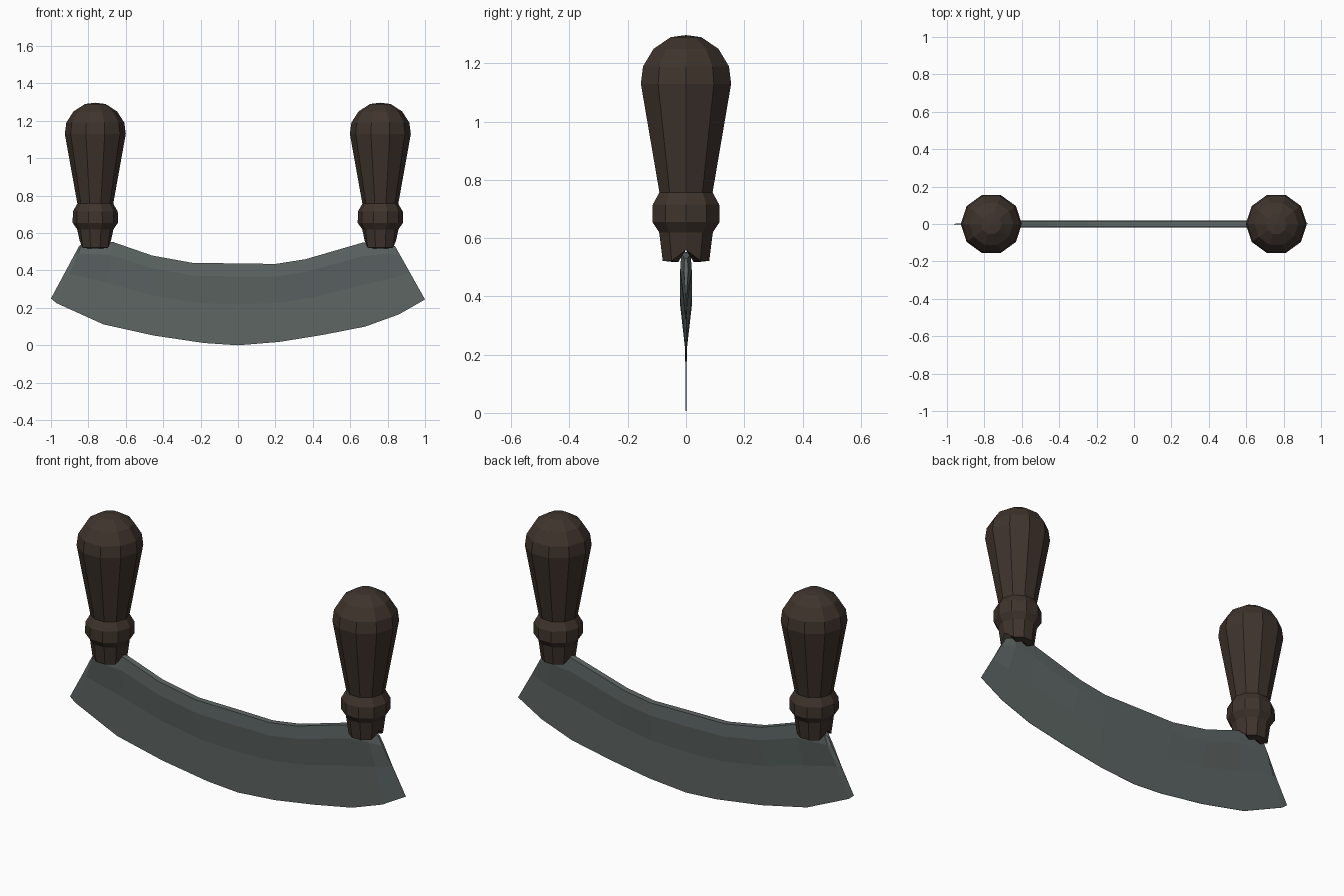
import bpy, bmesh, math

if "Cube" in bpy.data.objects:
    bpy.data.objects.remove(bpy.data.objects["Cube"])


def material(name, rgb):
    m = bpy.data.materials.new(name)
    m.diffuse_color = (*rgb, 1)
    m.use_nodes = True
    m.node_tree.nodes["Principled BSDF"].inputs["Base Color"].default_value = m.diffuse_color
    return m


def finish(name, bm, mat):
    bmesh.ops.recalc_face_normals(bm, faces=bm.faces)
    me = bpy.data.meshes.new(name)
    bm.to_mesh(me)
    bm.free()
    me.materials.append(mat)
    ob = bpy.data.objects.new(name, me)
    bpy.context.collection.objects.link(ob)
    return ob


steel = material("grey steel", (0.110, 0.133, 0.128))
wood = material("dark wood", (0.050, 0.034, 0.026))

# Curved blade: columns of (cutting edge x, z, spine x, z)
columns = [(-1, .25, -.85, .53), (-.97, .225, -.835, .54), (-.72, .112, -.67, .553),
           (-.45, .052, -.46, .48), (-.18, .012, -.24, .44), (0, 0, 0, .438),
           (.22, .018, .2, .435), (.45, .055, .36, .46), (.68, .10, .67, .55),
           (.86, .165, .78, .55), (1, .245, .84, .53)]
rows = [(0, .0008), (.5, .003), (.84, .02), (1, .016)]  # height share, half thickness
bm = bmesh.new()
loops = []
for i, (x0, z0, x1, z1) in enumerate(columns):
    thin = .35 if i in (0, len(columns) - 1) else 1
    pts = [(f, -t * thin) for f, t in rows] + [(f, t * thin) for f, t in reversed(rows)]
    loops.append([bm.verts.new((x0 + (x1 - x0) * f, y, z0 + (z1 - z0) * f)) for f, y in pts])
for a, b in zip(loops, loops[1:]):
    for k in range(len(a)):
        n = (k + 1) % len(a)
        bm.faces.new((a[k], b[k], b[n], a[n]))
for end in (loops[0], loops[-1]):
    for k in range(3):
        bm.faces.new((end[k], end[k + 1], end[6 - k], end[7 - k]))
finish("blade", bm, steel)

# Turned handles: (radius, z) from the ferrule up to the knob
profile = [(.045, .518), (.084, .522), (.097, .62), (.121, .655), (.120, .715), (.096, .757),
           (.163, 1.13), (.155, 1.19), (.117, 1.25), (.055, 1.29)]
SIDES = 10


def handle(name, x):
    bm = bmesh.new()
    rings = []
    for r, z in profile:
        ring = []
        for k in range(SIDES):
            a = 2 * math.pi * k / SIDES
            y = r * math.sin(a)
            # notch where the blade enters the underside
            zz = .56 if z < .6 and abs(y) < .01 else z
            ring.append(bm.verts.new((x + r * math.cos(a), y, zz)))
        rings.append(ring)
    for a, b in zip(rings, rings[1:]):
        for k in range(SIDES):
            n = (k + 1) % SIDES
            bm.faces.new((a[k], a[n], b[n], b[k]))
    for ring, z in ((rings[0], .56), (rings[-1], 1.297)):
        c = bm.verts.new((x, 0, z))
        for k in range(SIDES):
            bm.faces.new((ring[k], ring[(k + 1) % SIDES], c))
    finish(name, bm, wood)


handle("left_handle", -.763)
handle("right_handle", .761)
